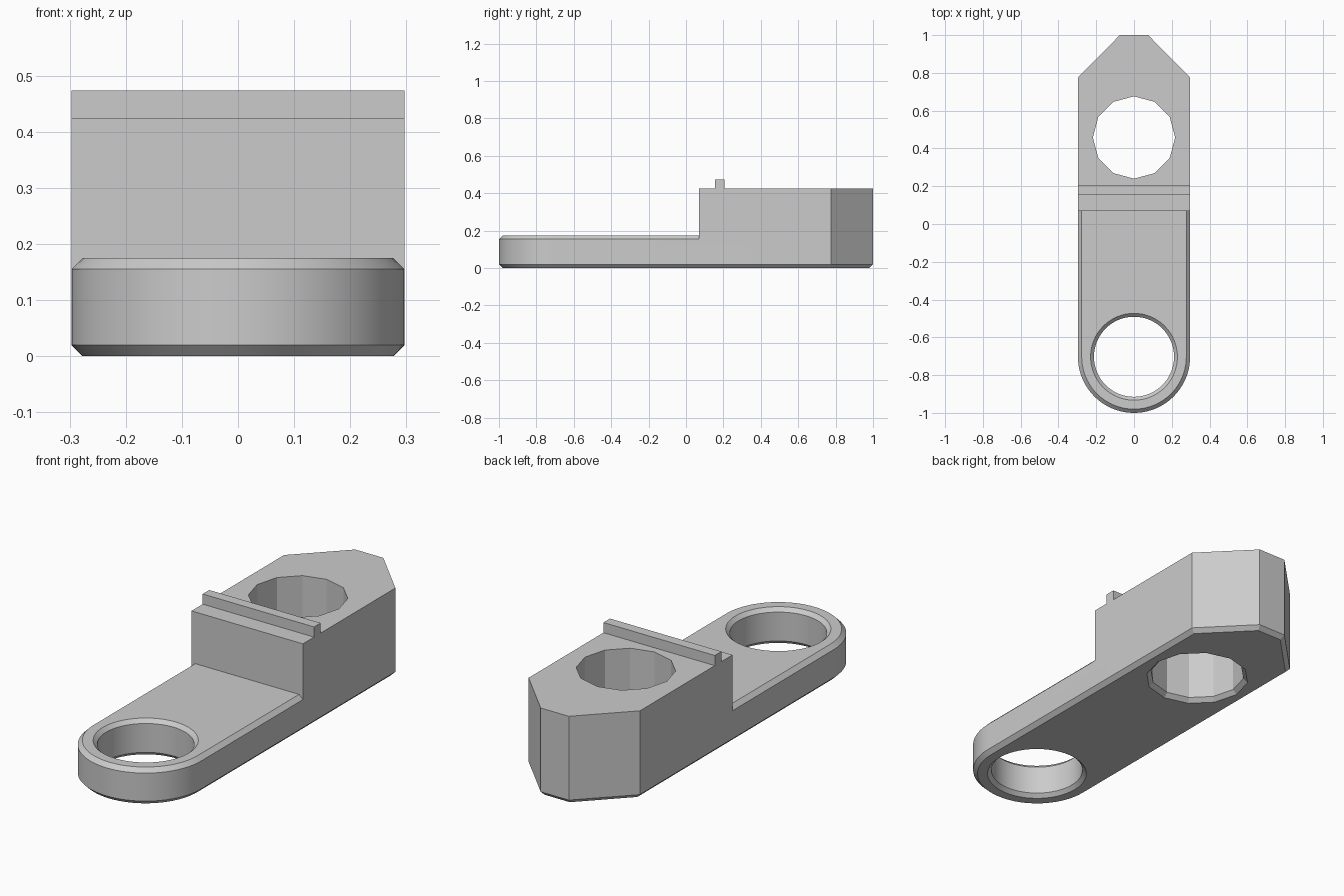
import bpy, bmesh
from math import sin, cos, pi, radians
from mathutils import Vector

cube = bpy.data.objects.get("Cube")
if cube:
    bpy.data.objects.remove(cube)

HALF, ARM_Y, STEP_Y, HOLE_Y = 0.297, -0.703, 0.07, 0.458
ARM_TOP, BLOCK_TOP, RIDGE_TOP, CHAMFER = 0.175, 0.424, 0.473, 0.02

grey = bpy.data.materials.new("plain grey")
grey.use_nodes = True
grey.diffuse_color = (0.6, 0.6, 0.6, 1)
grey.node_tree.nodes["Principled BSDF"].inputs["Base Color"].default_value = (0.6, 0.6, 0.6, 1)


def inset(points, d):
    """Move a counter-clockwise outline inward by d with mitred corners."""
    out = []
    for i, p in enumerate(points):
        a = (p - points[i - 1]).normalized()
        b = (points[(i + 1) % len(points)] - p).normalized()
        na, nb = Vector((-a.y, a.x)), Vector((-b.y, b.x))
        out.append(p + (na + nb) * d / (1 + na.dot(nb)))
    return out


def loft(name, layers):
    """Closed solid through stacked outlines, given as (outline, z)."""
    bm = bmesh.new()
    rings = [[bm.verts.new((p.x, p.y, z)) for p in pts] for pts, z in layers]
    n = len(rings[0])
    for low, high in zip(rings, rings[1:]):
        for i in range(n):
            j = (i + 1) % n
            bm.faces.new((low[i], low[j], high[j], high[i]))
    bm.faces.new(rings[0][::-1])
    bm.faces.new(rings[-1])
    bmesh.ops.recalc_face_normals(bm, faces=bm.faces)
    mesh = bpy.data.meshes.new(name)
    bm.to_mesh(mesh)
    bm.free()
    mesh.materials.append(grey)
    obj = bpy.data.objects.new(name, mesh)
    bpy.context.collection.objects.link(obj)
    return obj


def circle(y, r, n):
    return [Vector((r * cos(2 * pi * i / n), y + r * sin(2 * pi * i / n))) for i in range(n)]


def combine(target, tool, operation):
    tool.hide_render = True
    mod = target.modifiers.new(operation.lower(), 'BOOLEAN')
    mod.operation, mod.object, mod.solver = operation, tool, 'EXACT'
    bpy.ops.object.select_all(action='DESELECT')
    bpy.context.view_layer.objects.active = target
    target.select_set(True)
    bpy.ops.object.modifier_apply(modifier=mod.name)
    bpy.data.objects.remove(tool)


# Outlines: pointed tail, rounded front end
tail = [Vector(p) for p in ((HALF, 0.775), (0.075, 1), (-0.075, 1), (-HALF, 0.775))]
nose = [Vector((HALF * cos(pi + pi * i / 40), ARM_Y + HALF * sin(pi + pi * i / 40)))
        for i in range(41)]
outline = tail + nose
block_outline = tail + [Vector((-HALF, STEP_Y)), Vector((HALF, STEP_Y))]

# Flat plate, chamfered along both rims
body = loft("link_body", [(inset(outline, CHAMFER), 0), (outline, CHAMFER),
                          (outline, ARM_TOP - CHAMFER), (inset(outline, CHAMFER), ARM_TOP)])

# Raised block at the back
block = loft("raised_block", [(block_outline, ARM_TOP - CHAMFER), (block_outline, BLOCK_TOP)])
combine(body, block, 'UNION')

# Round hole, chamfered at both ends
r, c = 0.212, 0.018
hole = loft("round_cutter", [(circle(ARM_Y, r + 2 * c, 64), -c), (circle(ARM_Y, r, 64), c),
                             (circle(ARM_Y, r, 64), ARM_TOP - c),
                             (circle(ARM_Y, r + 2 * c, 64), ARM_TOP + c)])
combine(body, hole, 'DIFFERENCE')

# Twelve-sided hole, chamfered underneath
r, c = 0.218, CHAMFER
hole = loft("socket_cutter", [(circle(HOLE_Y, r + 2 * c, 12), -c), (circle(HOLE_Y, r, 12), c),
                              (circle(HOLE_Y, r, 12), BLOCK_TOP + 0.1)])
combine(body, hole, 'DIFFERENCE')

bpy.ops.object.shade_smooth_by_angle(angle=radians(20))

# Narrow ridge across the block
strip = [Vector(p) for p in ((-HALF, 0.155), (HALF, 0.155), (HALF, 0.205), (-HALF, 0.205))]
loft("cross_ridge", [(strip, BLOCK_TOP), (strip, RIDGE_TOP)])
